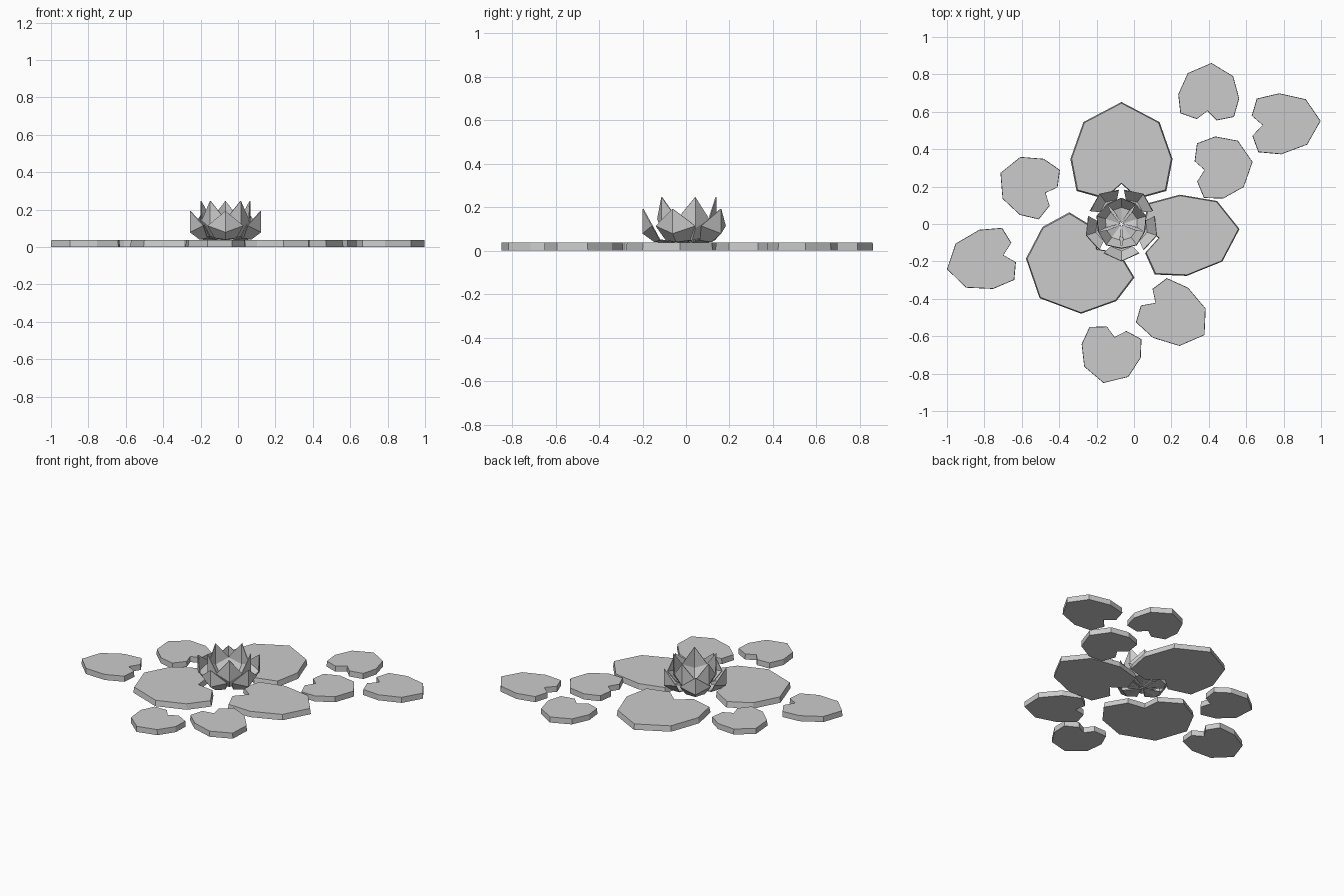
import bpy, bmesh, math
from mathutils import Vector

if "Cube" in bpy.data.objects:
    bpy.data.objects.remove(bpy.data.objects["Cube"])

PAD_H = 0.037
# half outline of a notched leaf: (side, along), notch at 0, tip at 1
HALF = [(0.33, -0.18), (0.88, -0.085), (1.0, 0.305), (0.745, 0.756)]
OUTLINE = [(0, 0)] + HALF + [(0, 1)] + [(-s, t) for s, t in reversed(HALF)]


def finish(bm, name):
    bmesh.ops.recalc_face_normals(bm, faces=bm.faces)
    me = bpy.data.meshes.new(name)
    bm.to_mesh(me)
    bm.free()
    ob = bpy.data.objects.new(name, me)
    bpy.context.collection.objects.link(ob)
    return ob


def lily_pad(name, notch, tip, side, taper):
    """Flat leaf prism with a slightly smaller top."""
    n, t, s = Vector(notch), Vector(tip), Vector(side)
    pts = [n + (t - n) * v + s * u for u, v in OUTLINE]
    c = n.lerp(t, 0.42)
    bm = bmesh.new()
    low = [bm.verts.new((p.x, p.y, 0)) for p in pts]
    top = [bm.verts.new((*(c + (p - c) * taper), PAD_H)) for p in pts]
    bm.faces.new(low[::-1])
    bm.faces.new(top)
    for i in range(len(pts)):
        j = (i + 1) % len(pts)
        bm.faces.new((low[i], low[j], top[j], top[i]))
    finish(bm, name)


def petal(name, angle, base, low_c, low_s, mid_c, mid_s, tip):
    """Creased pointed petal; points are (radius, half width, height)."""
    ca, sa = math.cos(angle), math.sin(angle)
    bm = bmesh.new()

    def vert(p, sign=1):
        r, w, z = p
        w *= sign
        return bm.verts.new((-0.067 + r * ca - w * sa, r * sa + w * ca, z))

    b, lc, mc, tp = vert(base), vert(low_c), vert(mid_c), vert(tip)
    for sign in (1, -1):
        ls, ms = vert(low_s, sign), vert(mid_s, sign)
        for f in ((b, lc, ls), (lc, mc, ms, ls), (mc, tp, ms)):
            bm.faces.new(f if sign == 1 else f[::-1])
    ob = finish(bm, name)
    mod = ob.modifiers.new("thickness", 'SOLIDIFY')
    mod.thickness = 0.005
    mod.offset = 0


# large leaves around the flower
for i, (n, t, s) in enumerate([
        ((-.067, .214), (-.067, .652), (.273, 0)),
        ((.131, -.075), (.564, -.027), (.019, -.217)),
        ((-.198, -.134), (-.505, -.396), (.198, -.198))]):
    lily_pad(f"large_pad_{i + 1}", n, t, s, 0.975)

# small scattered leaves
for i, (n, t, s) in enumerate([
        ((.393, .604), (.414, .861), (.163, -.011)),
        ((.687, .529), (.998, .551), (-.005, .163)),
        ((.377, .289), (.634, .332), (-.021, .166)),
        ((-.473, .166), (-.714, .273), (.064, .150)),
        ((-.698, -.166), (-1.0, -.241), (-.037, .158)),
        ((.115, -.422), (.377, -.594), (.094, .134)),
        ((-.104, -.604), (-.163, -.850), (.158, -.037))]):
    lily_pad(f"small_pad_{i + 1}", n, t, s, 0.99)

# two rings of five petals
for k in range(5):
    a = math.radians(72 * k)
    petal(f"outer_petal_{k + 1}", a - math.pi / 2, (.01, 0, .036),
          (.145, 0, .042), (.12, .058, .05), (.198, 0, .08), (.155, .095, .115), (.198, 0, .193))
    petal(f"inner_petal_{k + 1}", a + math.pi / 2, (.005, 0, .040),
          (.09, 0, .048), (.075, .045, .06), (.138, 0, .105), (.105, .078, .145), (.138, 0, .247))
